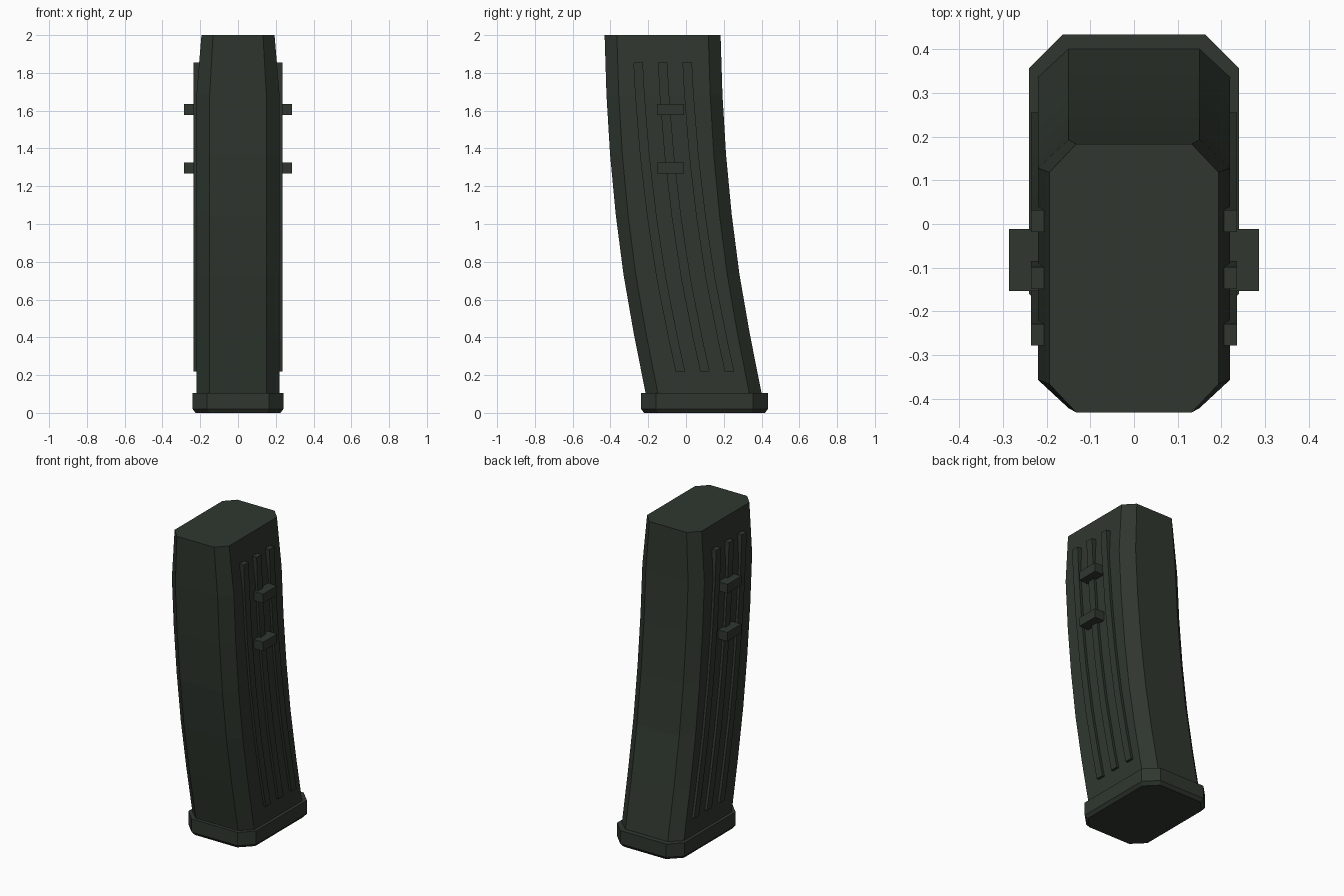
import bpy, bmesh

if "Cube" in bpy.data.objects:
    bpy.data.objects.remove(bpy.data.objects["Cube"])

mat = bpy.data.materials.new("dark olive polymer")
mat.diffuse_color = (0.029, 0.038, 0.028, 1)
mat.use_nodes = True
mat.node_tree.nodes["Principled BSDF"].inputs["Base Color"].default_value = mat.diffuse_color

# Centre line of the curved body: (z, y)
PATH = [(0.09, 0.096), (0.417, 0.031), (0.733, -0.024), (1.05, -0.065),
        (1.367, -0.095), (1.683, -0.114), (2.0, -0.124)]


def centre(z):
    for (z0, y0), (z1, y1) in zip(PATH, PATH[1:]):
        if z <= z1:
            return y0 + (y1 - y0) * (z - z0) / (z1 - z0)
    return PATH[-1][1]


def octagon(hx, hy, cx, cy, yc, z):
    """Rectangle ring with cut corners."""
    q = [(hx, -hy + cy), (hx, hy - cy), (hx - cx, hy), (-hx + cx, hy),
         (-hx, hy - cy), (-hx, -hy + cy), (-hx + cx, -hy), (hx - cx, -hy)]
    return [(x, y + yc, z) for x, y in q]


def loft(name, rings):
    bm = bmesh.new()
    loops = [[bm.verts.new(p) for p in r] for r in rings]
    n = len(loops[0])
    for a, b in zip(loops, loops[1:]):
        for i in range(n):
            j = (i + 1) % n
            bm.faces.new((a[i], a[j], b[j], b[i]))
    bm.faces.new(loops[0][::-1])
    bm.faces.new(loops[-1])
    bmesh.ops.recalc_face_normals(bm, faces=bm.faces)
    me = bpy.data.meshes.new(name)
    bm.to_mesh(me)
    bm.free()
    me.materials.append(mat)
    ob = bpy.data.objects.new(name, me)
    bpy.context.collection.objects.link(ob)
    return ob


def rect(x0, x1, y0, y1, z):
    return [(x0, y0, z), (x1, y0, z), (x1, y1, z), (x0, y1, z)]


# Curved body, narrowing in width at the top
rings = []
for z, y in PATH:
    s = 0.88 if z == 2.0 else 1.0
    rings.append(octagon(0.22 * s, 0.307, 0.07 * s, 0.065, y, z))
loft("magazine_body", rings)

# Floor plate with a bevelled underside
loft("floor_plate", [octagon(0.225, 0.32, 0.075, 0.075, 0.098, 0.0),
                     octagon(0.24, 0.335, 0.077, 0.077, 0.098, 0.02),
                     octagon(0.24, 0.335, 0.077, 0.077, 0.098, 0.105)])

for side, sx in (("right", 1), ("left", -1)):
    # Three curved ribs on each side
    for k, off in enumerate((-0.134, -0.004, 0.126)):
        rib = []
        for i in range(11):
            z = 0.22 + 1.635 * i / 10
            y = centre(z) + off + 0.034 * (1 - i / 10)
            rib.append(rect(sx * 0.205, sx * 0.236, y - 0.025, y + 0.025, z))
        loft(f"{side}_rib_{k + 1}", rib)
    # Two stop tabs on each side
    for k, z in enumerate((1.297, 1.605)):
        loft(f"{side}_tab_{k + 1}",
             [rect(sx * 0.205, sx * 0.286, -0.153, -0.011, z + d) for d in (-0.029, 0.029)])
